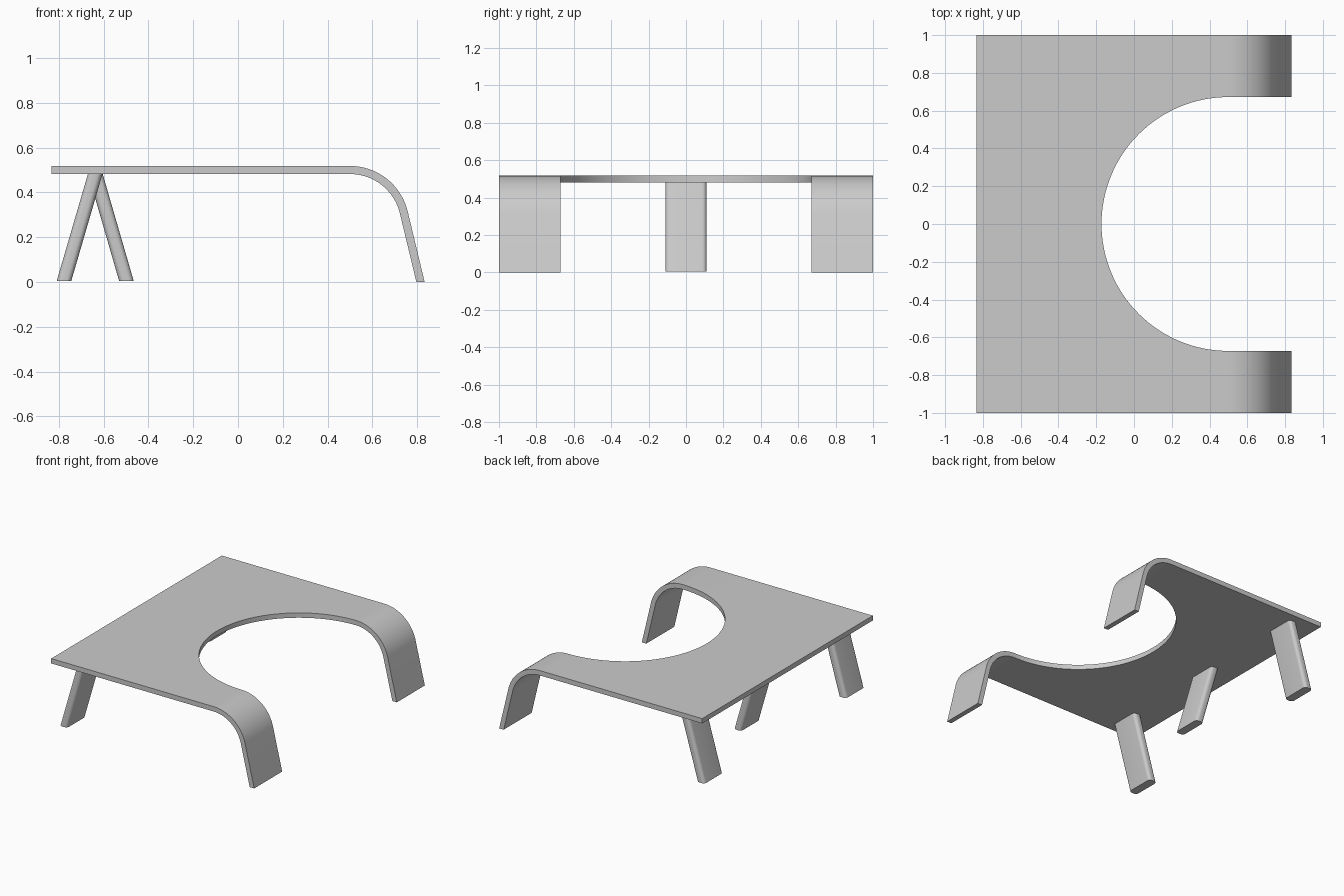
import bpy, bmesh
from math import sin, cos, tan, pi, radians

if "Cube" in bpy.data.objects:
    bpy.data.objects.remove(bpy.data.objects["Cube"])


def prism(name, points, offset):
    """Extrude a closed outline of 3D points along an offset vector."""
    bm = bmesh.new()
    face = bm.faces.new([bm.verts.new(p) for p in points])
    ext = bmesh.ops.extrude_face_region(bm, geom=[face])
    verts = [g for g in ext["geom"] if isinstance(g, bmesh.types.BMVert)]
    bmesh.ops.translate(bm, verts=verts, vec=offset)
    bmesh.ops.recalc_face_normals(bm, faces=bm.faces)
    mesh = bpy.data.meshes.new(name)
    bm.to_mesh(mesh)
    bm.free()
    obj = bpy.data.objects.new(name, mesh)
    bpy.context.collection.objects.link(obj)
    return obj


def select(obj):
    bpy.ops.object.select_all(action="DESELECT")
    obj.select_set(True)
    bpy.context.view_layer.objects.active = obj


def smooth(obj):
    select(obj)
    bpy.ops.object.shade_smooth_by_angle(angle=radians(30))


TOP, THICK = 0.518, 0.036
BEND_X, BEND_R, SPLAY = 0.5, 0.265, radians(13.5)
STEPS = 24


def bend_side(radius):
    """Arc from the flat top down into the splayed leg, ending on the floor."""
    cz = TOP - BEND_R
    pts = []
    for i in range(STEPS + 1):
        a = (pi / 2 - SPLAY) * i / STEPS
        pts.append((BEND_X + radius * sin(a), -1, cz + radius * cos(a)))
    x, _, z = pts[-1]
    pts.append((x + z * tan(SPLAY), -1, 0))
    return pts


# Bent sheet: flat top that curves down into the front legs
outline = [(-0.833, -1, TOP)] + bend_side(BEND_R)
outline += bend_side(BEND_R - THICK)[::-1] + [(-0.833, -1, TOP - THICK)]
table_top = prism("bent_table_top", outline, (0, 2, 0))

# Cutter: round-ended opening, open towards +x
R = 0.672
opening = [(0.5 + R * cos(a), R * sin(a), -0.2)
           for a in (pi / 2 + pi * i / 64 for i in range(65))]
opening += [(1.2, -R, -0.2), (1.2, R, -0.2)]
cutter = prism("opening_cutter", opening, (0, 0, 1))
cutter.hide_render = True

mod = table_top.modifiers.new("opening", "BOOLEAN")
mod.operation = "DIFFERENCE"
mod.solver = "EXACT"
mod.object = cutter
select(table_top)
bpy.ops.object.modifier_apply(modifier=mod.name)
bpy.data.objects.remove(cutter)
smooth(table_top)


def slanted_leg(name, foot_x, top_x, y):
    """Rounded-rectangle leg, sheared between floor and underside."""
    hx, hy, r = 0.0325, 0.11, 0.024
    z0, z1 = 0.004, TOP - THICK + 0.002
    pts = []
    for k, (sx, sy) in enumerate([(1, 1), (-1, 1), (-1, -1), (1, -1)]):
        for i in range(7):
            a = pi / 2 * (k + i / 6)
            pts.append((foot_x + sx * (hx - r) + r * cos(a),
                        y + sy * (hy - r) + r * sin(a), z0))
    smooth(prism(name, pts, (top_x - foot_x, 0, z1 - z0)))


# Rear legs: outer pair leans outwards, middle leg leans inwards
slanted_leg("rear_leg_left", -0.777, -0.637, -0.83)
slanted_leg("rear_leg_right", -0.777, -0.637, 0.83)
slanted_leg("rear_leg_middle", -0.498, -0.637, 0)
